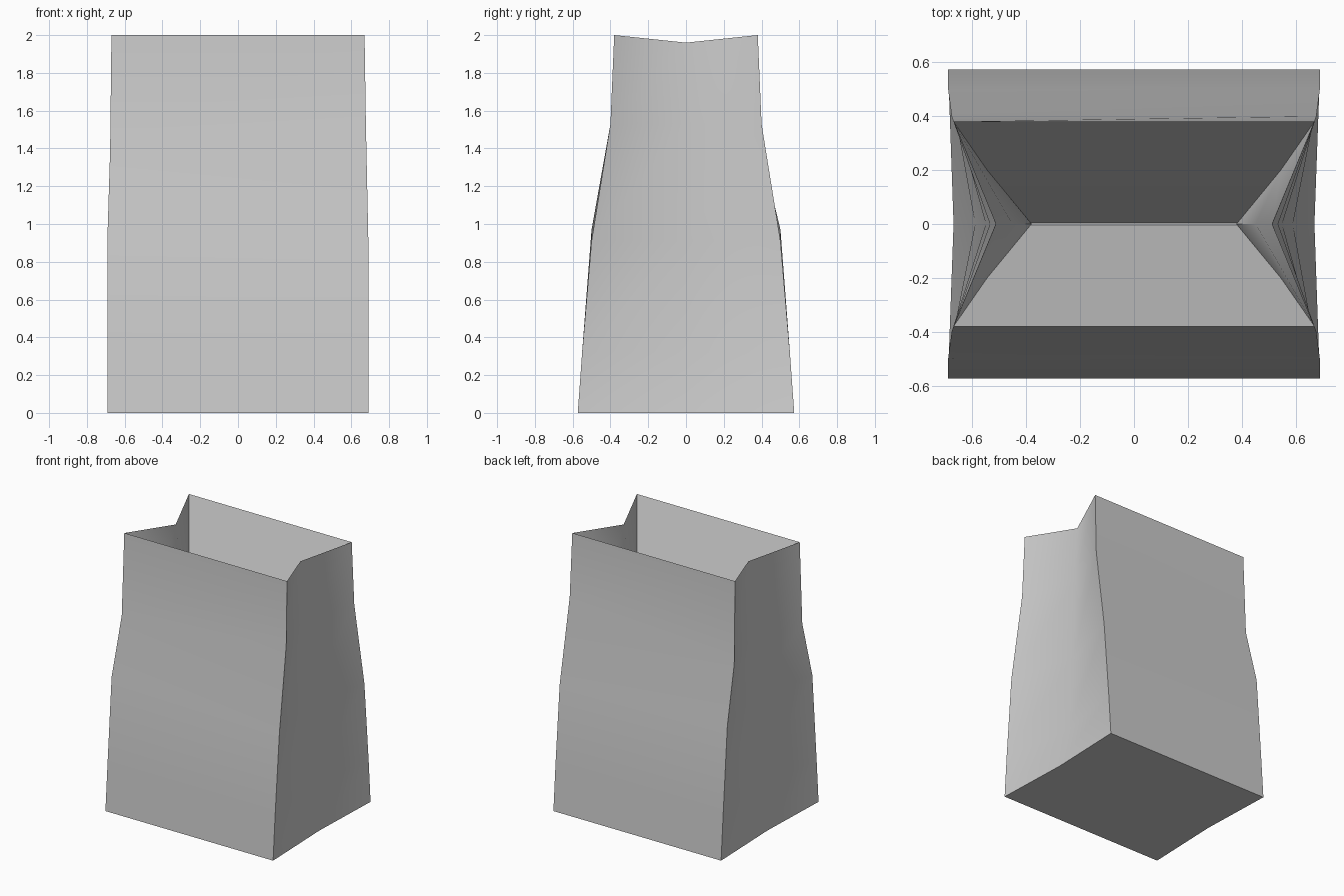
import bpy, bmesh, math

cube = bpy.data.objects.get("Cube")
if cube:
    bpy.data.objects.remove(cube)

# Plain paper colour
paper = bpy.data.materials.new("grey_paper")
paper.use_nodes = True
grey = (0.6, 0.6, 0.6, 1.0)
paper.diffuse_color = grey
paper.node_tree.nodes["Principled BSDF"].inputs["Base Color"].default_value = grey


def ring(bm, width, depth, fold, z, fold_z=None, tilt=0.0):
    """Six-sided bag section: four corners and two folded-in side creases."""
    fold_z = z if fold_z is None else fold_z
    points = [(-width, -depth, z - tilt), (width, -depth, z + tilt),
              (fold, 0, fold_z + tilt), (width, depth, z + tilt),
              (-width, depth, z - tilt), (-fold, 0, fold_z - tilt)]
    return [bm.verts.new(p) for p in points]


bm = bmesh.new()
rings = [
    # Outer walls, from the base to the rim
    ring(bm, 0.69, 0.573, 0.67, 0.0),
    ring(bm, 0.69, 0.55, 0.59, 0.32),
    ring(bm, 0.69, 0.50, 0.55, 0.94, tilt=-0.03),
    ring(bm, 0.677, 0.40, 0.535, 1.46, tilt=0.07),
    ring(bm, 0.67, 0.38, 0.513, 2.0, fold_z=1.96),
    # Pocket inside, narrowing to a pinched bottom
    ring(bm, 0.545, 0.20, 0.452, 1.50),
    ring(bm, 0.384, 0.004, 0.38, 0.95),
]
for low, high in zip(rings, rings[1:]):
    for i in range(6):
        j = (i + 1) % 6
        bm.faces.new((low[i], low[j], high[j], high[i]))

# Base panel and pocket bottom
bm.faces.new(list(reversed(rings[0])))
bm.faces.new(rings[-1])
bmesh.ops.recalc_face_normals(bm, faces=bm.faces)

mesh = bpy.data.meshes.new("paper_bag")
bm.to_mesh(mesh)
bm.free()
mesh.materials.append(paper)
bag = bpy.data.objects.new("paper_bag", mesh)
bpy.context.collection.objects.link(bag)

# Soft paper walls with crisp corners and rim
bpy.ops.object.select_all(action="DESELECT")
bag.select_set(True)
bpy.context.view_layer.objects.active = bag
bpy.ops.object.shade_smooth_by_angle(angle=math.radians(50))
